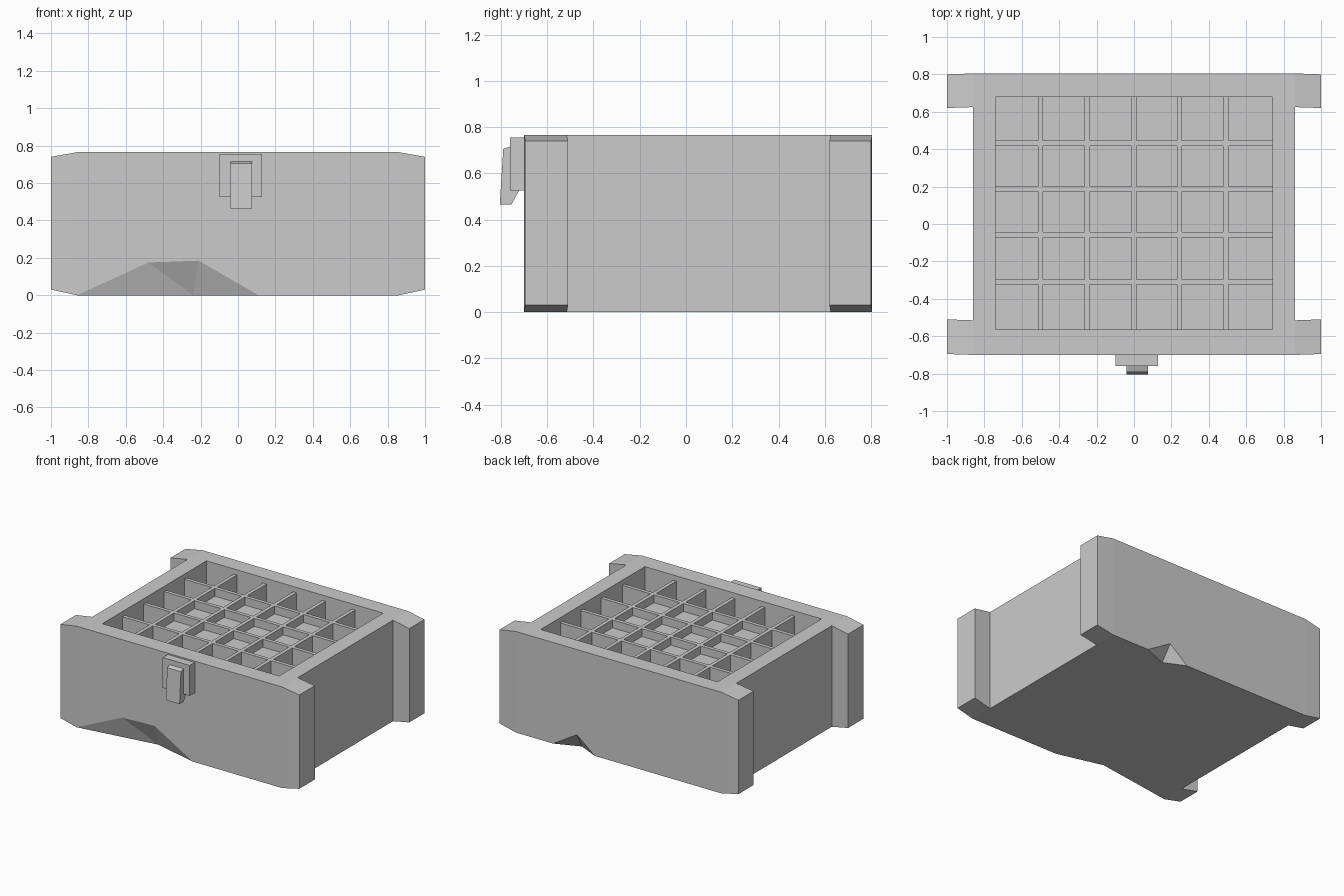
import bpy, bmesh
from mathutils import Vector

if "Cube" in bpy.data.objects:
    bpy.data.objects.remove(bpy.data.objects["Cube"])


def finish(name, bm):
    bmesh.ops.recalc_face_normals(bm, faces=bm.faces[:])
    me = bpy.data.meshes.new(name)
    bm.to_mesh(me)
    bm.free()
    ob = bpy.data.objects.new(name, me)
    bpy.context.collection.objects.link(ob)
    return ob


def hull(name, points):
    """Convex solid around a few points."""
    bm = bmesh.new()
    for p in points:
        bm.verts.new(p)
    res = bmesh.ops.convex_hull(bm, input=bm.verts[:])
    junk = [g for g in res["geom_interior"] if isinstance(g, bmesh.types.BMVert)]
    bmesh.ops.delete(bm, geom=junk, context='VERTS')
    bmesh.ops.dissolve_limit(bm, angle_limit=0.001, verts=bm.verts[:], edges=bm.edges[:])
    return finish(name, bm)


def box(name, x0, x1, y0, y1, z0, z1):
    return hull(name, [(x, y, z) for x in (x0, x1) for y in (y0, y1) for z in (z0, z1)])


def cut(ob, cutter):
    mod = ob.modifiers.new("cut", 'BOOLEAN')
    mod.operation = 'DIFFERENCE'
    mod.solver = 'EXACT'
    mod.object = cutter
    bpy.context.view_layer.objects.active = ob
    bpy.ops.object.modifier_apply(modifier=mod.name)
    bpy.data.objects.remove(cutter)


def chip(ob, rim, apex):
    """Break a chip out of a lower edge: a cone from apex through the rim points."""
    v = Vector(apex)
    pts = [v] + [v + 1.3 * (Vector(p) - v) for p in rim]
    cut(ob, hull("chip_cutter", pts + [p - Vector((0, 0, 0.1)) for p in pts]))


W, H = 0.86, 0.765
FRONT, BACK = -0.70, 0.805
IX, IY0, IY1 = 0.74, -0.565, 0.68
FLOOR, PAD, RIB = 0.56, 0.665, 0.725

# Case body with open tray and two chipped lower edges
case = box("case_body", -W, W, FRONT, BACK, 0, H)
cut(case, box("tray_cutter", -IX, IX, IY0, IY1, FLOOR, H + 0.2))
chip(case, [(-0.86, FRONT, 0), (-0.48, FRONT, 0.175), (-0.21, FRONT, 0.185), (0.11, FRONT, 0)],
     (-0.24, FRONT + 0.09, 0))
chip(case, [(0.55, BACK, 0), (0.35, BACK, 0.12), (0.2, BACK, 0)], (0.36, BACK - 0.075, 0))

# Corner posts, tapering at their outer ends
for side, sx in (("left", -1), ("right", 1)):
    for end, outer, inner, s in (("front", FRONT, -0.515, 1), ("back", BACK, 0.625, -1)):
        pts = []
        for x, z0, z1, dy in ((W, 0, H, 0), (1.0, 0.03, 0.74, 0.005)):
            for y in (outer + s * dy, inner + s * dy):
                pts += [(sx * x, y, z0), (sx * x, y, z1)]
        hull(f"{end}_{side}_corner_post", pts)

# Tray dividers
T = 0.014
xs = [-0.5, -0.25, 0.0, 0.243, 0.49]
ys = [-0.31, -0.057, 0.187, 0.432]
for i, x in enumerate(xs):
    box(f"long_divider_{i}", x - T, x + T, IY0, IY1, FLOOR, RIB)
for i, y in enumerate(ys):
    box(f"cross_divider_{i}", -IX, IX, y - T, y + T, FLOOR, RIB)

# Raised floor of the inner compartments
box("raised_floor", xs[0], xs[-1], ys[0], ys[-1], FLOOR, PAD)

# Latch plate and lever
box("latch_plate", -0.098, 0.128, -0.76, FRONT, 0.525, 0.755)
lever = [(-0.755, 0.718), (-0.79, 0.705), (-0.805, 0.465), (-0.755, 0.465), (-0.722, 0.525)]
hull("latch_lever", [(x, y, z) for x in (-0.04, 0.075) for y, z in lever])
